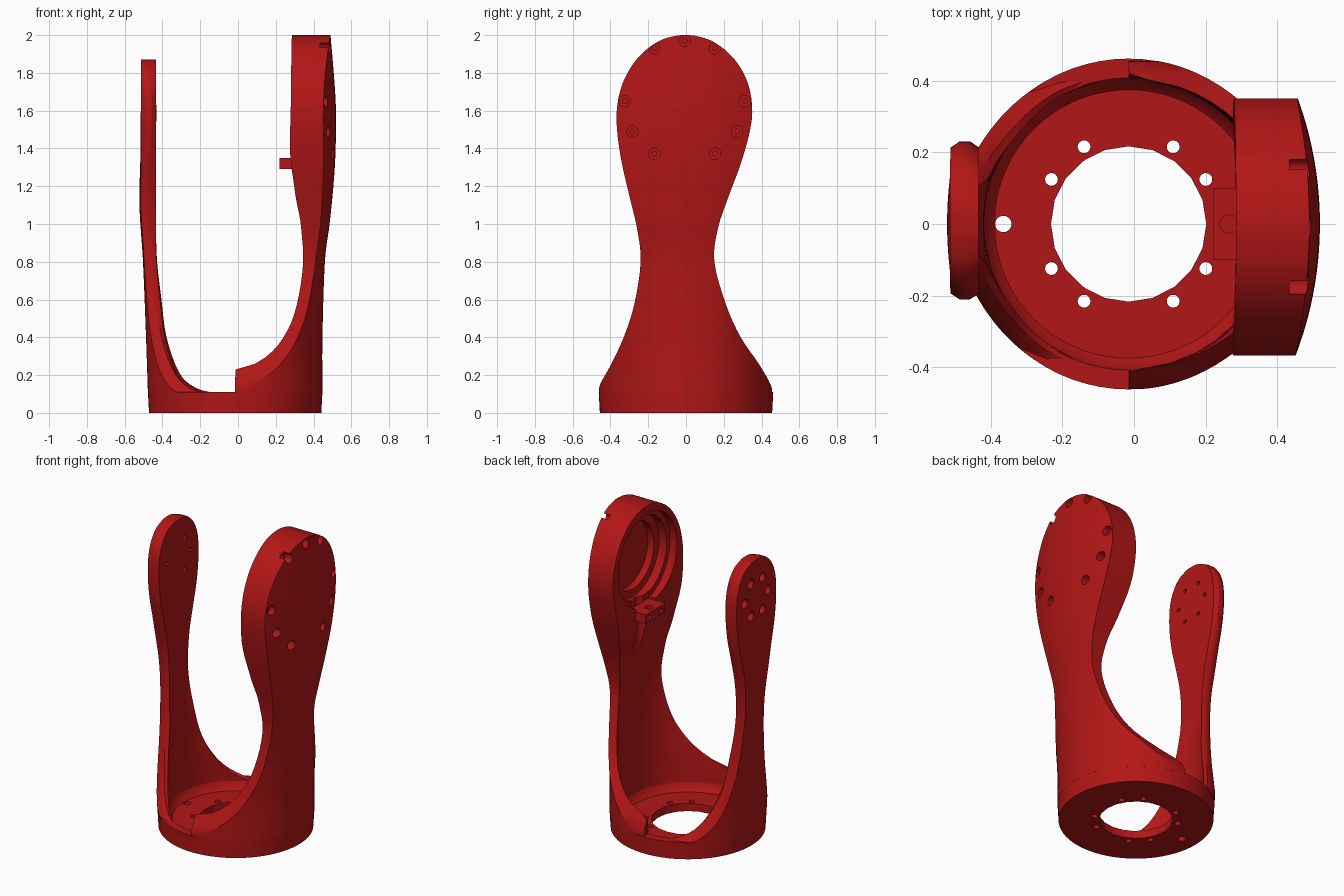
import bpy, bmesh
from math import sin, cos, pi, sqrt, radians
from mathutils import Vector

cube = bpy.data.objects.get("Cube")
if cube:
    bpy.data.objects.remove(cube, do_unlink=True)

RED = (0.45, 0.008, 0.008, 1)
red = bpy.data.materials.new("red_paint")
red.diffuse_color = RED
red.use_nodes = True
red.node_tree.nodes["Principled BSDF"].inputs["Base Color"].default_value = RED

CX = -0.015      # centre of the base in x


def add_object(name, bm):
    bmesh.ops.recalc_face_normals(bm, faces=bm.faces)
    mesh = bpy.data.meshes.new(name)
    bm.to_mesh(mesh)
    bm.free()
    obj = bpy.data.objects.new(name, mesh)
    bpy.context.collection.objects.link(obj)
    return obj


def activate(obj):
    bpy.ops.object.select_all(action='DESELECT')
    obj.select_set(True)
    bpy.context.view_layer.objects.active = obj


def finish(obj):
    obj.data.materials.clear()
    obj.data.materials.append(red)
    activate(obj)
    bpy.ops.object.shade_smooth_by_angle(angle=radians(32))


def subtract(target, cutter):
    cutter.hide_render = True
    activate(target)
    mod = target.modifiers.new("cut", 'BOOLEAN')
    mod.operation, mod.solver, mod.object = 'DIFFERENCE', 'EXACT', cutter
    bpy.ops.object.modifier_apply(modifier=mod.name)
    bpy.data.objects.remove(cutter, do_unlink=True)


def drill(target, start, end, radius, sides=24):
    """Cut a round hole running from start to end."""
    a, b = Vector(start), Vector(end)
    bm = bmesh.new()
    bmesh.ops.create_cone(bm, cap_ends=True, segments=sides, radius1=radius,
                          radius2=radius, depth=(b - a).length)
    bm.transform((b - a).to_track_quat('Z', 'Y').to_matrix().to_4x4())
    bmesh.ops.translate(bm, verts=bm.verts, vec=(a + b) / 2)
    subtract(target, add_object("hole_cutter", bm))


def box(name, low, high):
    low, high = Vector(low), Vector(high)
    bm = bmesh.new()
    bmesh.ops.create_cube(bm, size=1)
    bmesh.ops.scale(bm, verts=bm.verts, vec=high - low)
    bmesh.ops.translate(bm, verts=bm.verts, vec=(low + high) / 2)
    return add_object(name, bm)


def smooth_rows(rows, steps):
    """Catmull-Rom through table rows."""
    out = []
    for i in range(len(rows) - 1):
        p = [rows[max(0, min(len(rows) - 1, i + k))] for k in (-1, 0, 1, 2)]
        for s in range(steps):
            t = s / steps
            out.append([b + t * (c - a + t * (2 * a - 5 * b + 4 * c - d
                        + t * (3 * (b - c) + d - a))) / 2
                        for a, b, c, d in zip(*p)])
    return out + [rows[-1]]


def lookup(rows, z):
    for a, b in zip(rows, rows[1:]):
        if z <= b[0]:
            t = max(0, (z - a[0]) / (b[0] - a[0]))
            return [u + t * (v - u) for u, v in zip(a, b)]
    return rows[-1]


def sag(y, radius):
    return radius - sqrt(max(0, radius * radius - y * y))


def arm(name, side, outline, section, spans):
    """Loft a curved plate. outline: z, y from, y to.
    section: z, outer x, outer radius, inner x, inner radius."""
    section = smooth_rows(section, 6)
    bm = bmesh.new()
    loops = []
    for z, y0, y1 in smooth_rows(outline, 4):
        _, xo, ro, xi, ri = lookup(section, z)
        outer, inner = [], []
        for s, pinch in spans:
            y = (y0 + y1) / 2 + s * (y1 - y0) / 2
            a, b = xo - sag(y, ro), xi - sag(y, ri)
            mid, half = (a + b) / 2, (a - b) / 2 * pinch
            outer.append(bm.verts.new((side * (mid + half), y, z)))
            inner.append(bm.verts.new((side * (mid - half), y, z)))
        loops.append((outer, inner))
    n = len(spans)
    for (o1, i1), (o2, i2) in zip(loops, loops[1:]):
        ring1, ring2 = o1 + i1[::-1], o2 + i2[::-1]
        for k in range(2 * n):
            j = (k + 1) % (2 * n)
            bm.faces.new((ring1[k], ring1[j], ring2[j], ring2[k]))
    for o, i in (loops[0], loops[-1]):
        for k in range(n - 1):
            bm.faces.new((o[k], o[k + 1], i[k + 1], i[k]))
    return add_object(name, bm)


# Base: lathed dish with a faceted centre opening and bolt circle
bm = bmesh.new()
profile = [(0, 0), (.456, 0), (.462, .11), (.408, .11), (.398, .075), (.375, .05), (0, .05)]
verts = [bm.verts.new((r, 0, z)) for r, z in profile]
edges = [bm.edges.new(pair) for pair in zip(verts, verts[1:])]
bmesh.ops.spin(bm, geom=verts + edges, cent=(0, 0, 0), axis=(0, 0, 1),
               angle=2 * pi, steps=72, use_merge=True)
bmesh.ops.remove_doubles(bm, verts=bm.verts, dist=1e-4)
bmesh.ops.translate(bm, verts=bm.verts, vec=(CX, 0, 0))
base = add_object("base_ring", bm)
drill(base, (CX, 0, -.1), (CX, 0, .2), .217, 20)
for deg in (30, 60, 120, 150, 210, 240, 300, 330):
    x, y = CX + .249 * cos(radians(deg)), .249 * sin(radians(deg))
    drill(base, (x, y, -.1), (x, y, .2), .018, 16)
drill(base, (-.365, 0, -.1), (-.365, 0, .2), .023, 16)
finish(base)

# Large arm with bearing housing
plain = [(sin(pi * (k / 28 - .5)), 1) for k in range(29)]
big_outline = [
    (.1, -.458, .455), (.15, -.455, .448), (.26, -.395, .385), (.4, -.33, .29),
    (.57, -.275, .213), (.8, -.24, .15), (.98, -.26, .17), (1.15, -.3, .227),
    (1.35, -.345, .3), (1.55, -.368, .348), (1.7, -.35, .34), (1.82, -.298, .293),
    (1.91, -.225, .22), (1.97, -.14, .135), (1.995, -.06, .055), (2, -.015, .01)]
big_section = [
    (.1, .447, .462, .39, .405), (.4, .447, .48, .395, .43), (.8, .46, .6, .395, .6),
    (1.0, .485, .75, .372, .9), (1.2, .505, .9, .322, 2), (1.4, .517, 1, .285, 6),
    (1.65, .517, 1.05, .283, 20), (2, .49, 1.2, .285, 20)]
big = arm("large_arm", 1, big_outline, big_section, plain)
HY, HZ = -.007, 1.65
for radius, depth in ((.3, .33), (.265, .385), (.215, .43)):
    drill(big, (.1, HY, HZ), (depth, HY, HZ), radius, 64)
subtract(big, box("notch_cutter", (.1, -.1, 1.35), (.34, .1, 1.47)))
drill(big, (.325, 0, 1.02), (.325, 0, 1.4), .045)
for deg in (0, 30, 90, 150, 180, 210, 240, 300, 330):
    if deg in (0, 180):
        continue
    bolt = deg if deg != 90 else 90
    y, z = HY + .32 * cos(radians(bolt)), HZ + .32 * sin(radians(bolt))
    if deg in (30, 150):
        y, z = HY + .16 * (1 if deg == 30 else -1), HZ + .28
    drill(big, (.435, y, z), (.7, y, z), .03)
    drill(big, (.36, y, z), (.5, y, z), .013, 12)
for s in (-1, 1):
    y = HY + s * .318
    drill(big, (.435, y, HZ), (.7, y, HZ), .03)
    drill(big, (.36, y, HZ), (.5, y, HZ), .013, 12)
finish(big)

# Cable tab under the housing
tab = box("cable_tab", (.22, -.1, 1.29), (.34, .1, 1.35))
drill(tab, (.265, 0, 1.2), (.265, 0, 1.4), .025)
for y in (-.06, .06):
    drill(tab, (.1, y, 1.32), (.26, y, 1.32), .014, 12)
finish(tab)

# Small arm with rounded edges and six counterbored bolts
rounded = [(-1, .35)] + [(.92 * s, 1) for s, _ in plain] + [(1, .35)]
half_widths = [
    (.1, .42), (.12, .37), (.2, .29), (.32, .22), (.5, .155), (.7, .118), (.9, .103),
    (1.08, .118), (1.25, .16), (1.4, .2), (1.55, .22), (1.68, .215), (1.77, .185),
    (1.835, .13), (1.865, .06), (1.872, .02)]
small_outline = [(z, .01 - w, .01 + w) for z, w in half_widths]
small_section = [
    (.1, .477, .462, .42, .405), (.4, .487, .5, .42, .42), (.8, .503, .6, .435, .9),
    (1.1, .522, .8, .436, 5), (1.4, .516, 4, .434, 20), (1.87, .514, 20, .434, 20)]
small = arm("small_arm", -1, small_outline, small_section, rounded)
for k in range(6):
    y, z = .01 + .12 * cos(k * pi / 3), 1.63 + .12 * sin(k * pi / 3)
    drill(small, (-.7, y, z), (-.47, y, z), .028)
    drill(small, (-.6, y, z), (-.3, y, z), .013, 12)
finish(small)
